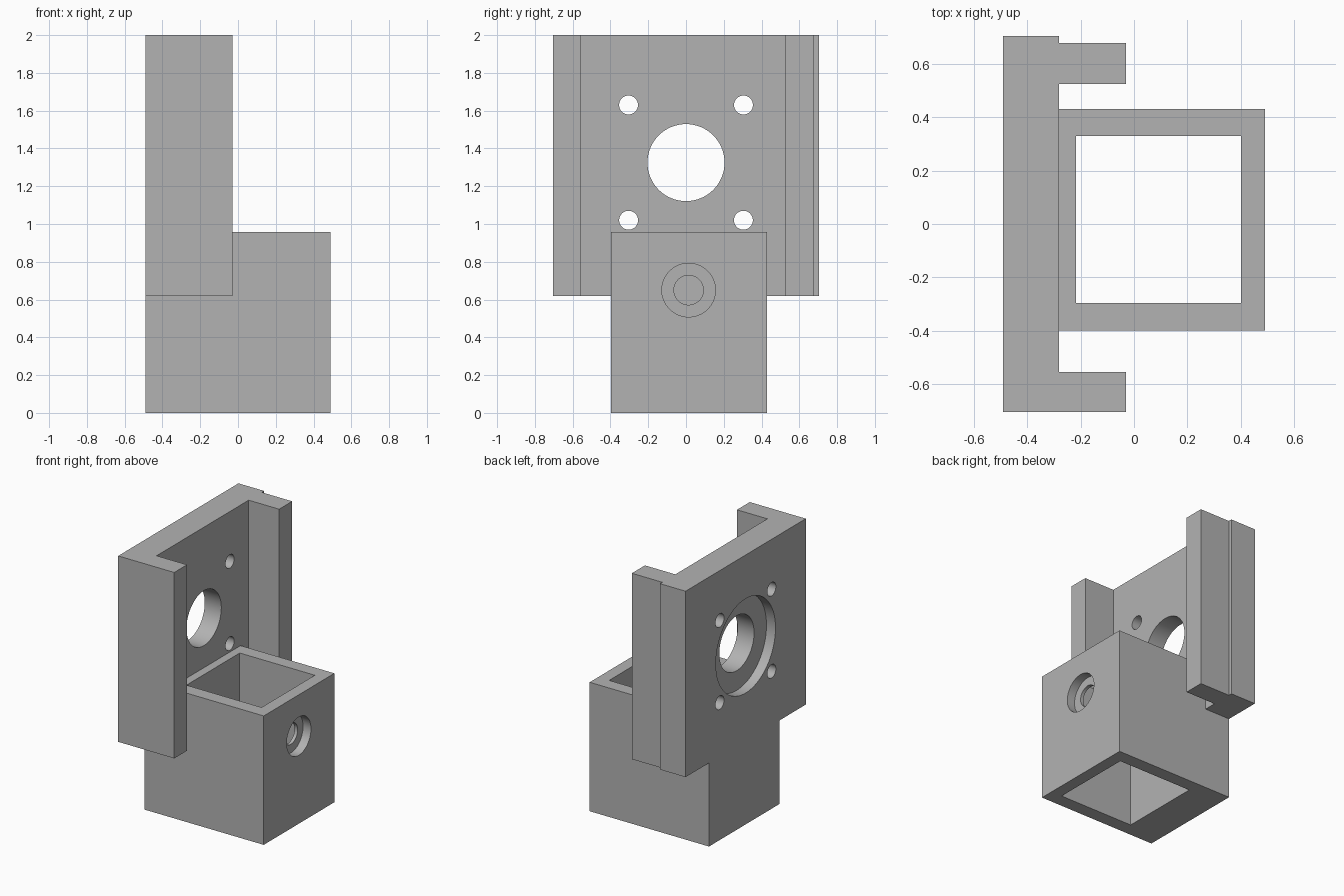
import bpy, bmesh, math
from mathutils import Matrix

cube = bpy.data.objects.get("Cube")
if cube:
    bpy.data.objects.remove(cube, do_unlink=True)

grey = bpy.data.materials.new("plain grey")
grey.use_nodes = True
grey.diffuse_color = (0.45, 0.45, 0.45, 1)
bsdf = next(n for n in grey.node_tree.nodes if n.type == 'BSDF_PRINCIPLED')
bsdf.inputs["Base Color"].default_value = grey.diffuse_color


def make_object(name, bm):
    bmesh.ops.recalc_face_normals(bm, faces=bm.faces)
    mesh = bpy.data.meshes.new(name)
    bm.to_mesh(mesh)
    bm.free()
    mesh.materials.append(grey)
    obj = bpy.data.objects.new(name, mesh)
    bpy.context.collection.objects.link(obj)
    return obj


def prism(name, outline, z0, z1):
    """Extrude an (x, y) outline from z0 to z1."""
    bm = bmesh.new()
    face = bm.faces.new([bm.verts.new((x, y, z0)) for x, y in outline])
    top = bmesh.ops.extrude_face_region(bm, geom=[face])["geom"]
    verts = [v for v in top if isinstance(v, bmesh.types.BMVert)]
    bmesh.ops.translate(bm, vec=(0, 0, z1 - z0), verts=verts)
    return make_object(name, bm)


def box(name, x0, x1, y0, y1, z0, z1):
    return prism(name, [(x0, y0), (x1, y0), (x1, y1), (x0, y1)], z0, z1)


def drill(name, x0, x1, y, z, radius):
    """Cylinder along x."""
    bm = bmesh.new()
    place = Matrix.Translation(((x0 + x1) / 2, y, z)) @ Matrix.Rotation(math.pi / 2, 4, 'Y')
    bmesh.ops.create_cone(bm, cap_ends=True, segments=64, radius1=radius,
                          radius2=radius, depth=x1 - x0, matrix=place)
    return make_object(name, bm)


def combine(target, other, operation):
    """Boolean that is applied at once, so no helper stays behind."""
    mod = target.modifiers.new(operation, 'BOOLEAN')
    mod.operation = operation
    mod.solver = 'EXACT'
    mod.object = other
    bpy.context.view_layer.update()
    graph = bpy.context.evaluated_depsgraph_get()
    mesh = bpy.data.meshes.new_from_object(target.evaluated_get(graph))
    target.modifiers.clear()
    target.data = mesh
    bpy.data.objects.remove(other, do_unlink=True)


# Upright back plate with its two side rails, one set slightly inward
back, inner, tip = -0.49, -0.28, -0.03
bracket = prism("mounting_bracket", [
    (back, -0.705), (tip, -0.705), (tip, -0.555), (inner, -0.555),
    (inner, 0.525), (tip, 0.525), (tip, 0.678), (inner, 0.678),
    (inner, 0.705), (back, 0.705)], 0.62, 2.0)

# Square sleeve below, flush with the back of the plate
combine(bracket, box("sleeve", back, 0.49, -0.398, 0.43, 0, 0.957), 'UNION')
combine(bracket, box("sleeve_opening", -0.217, 0.40, -0.295, 0.33, -0.1, 1.1), 'DIFFERENCE')

# Stepped centre hole and four screw holes in the plate
hole_z = 1.325
holes = [drill("centre_hole", -0.6, -0.2, 0, hole_z, 0.204),
         drill("rear_recess", -0.6, back + 0.074, 0, hole_z, 0.35)]
for sy in (-1, 1):
    for sz in (-1, 1):
        holes.append(drill("screw_hole", -0.6, -0.2, sy * 0.304, hole_z + sz * 0.305, 0.05))

# Stepped hole in the sleeve's outer wall
holes += [drill("sleeve_hole", 0.3, 0.6, 0.014, 0.65, 0.078),
          drill("sleeve_recess", 0.49 - 0.065, 0.6, 0.014, 0.65, 0.142)]
for hole in holes:
    combine(bracket, hole, 'DIFFERENCE')

# Smooth hole walls, crisp edges
for obj in bpy.context.selected_objects:
    obj.select_set(False)
bracket.select_set(True)
bpy.context.view_layer.objects.active = bracket
bpy.ops.object.shade_smooth_by_angle(angle=math.radians(30))
